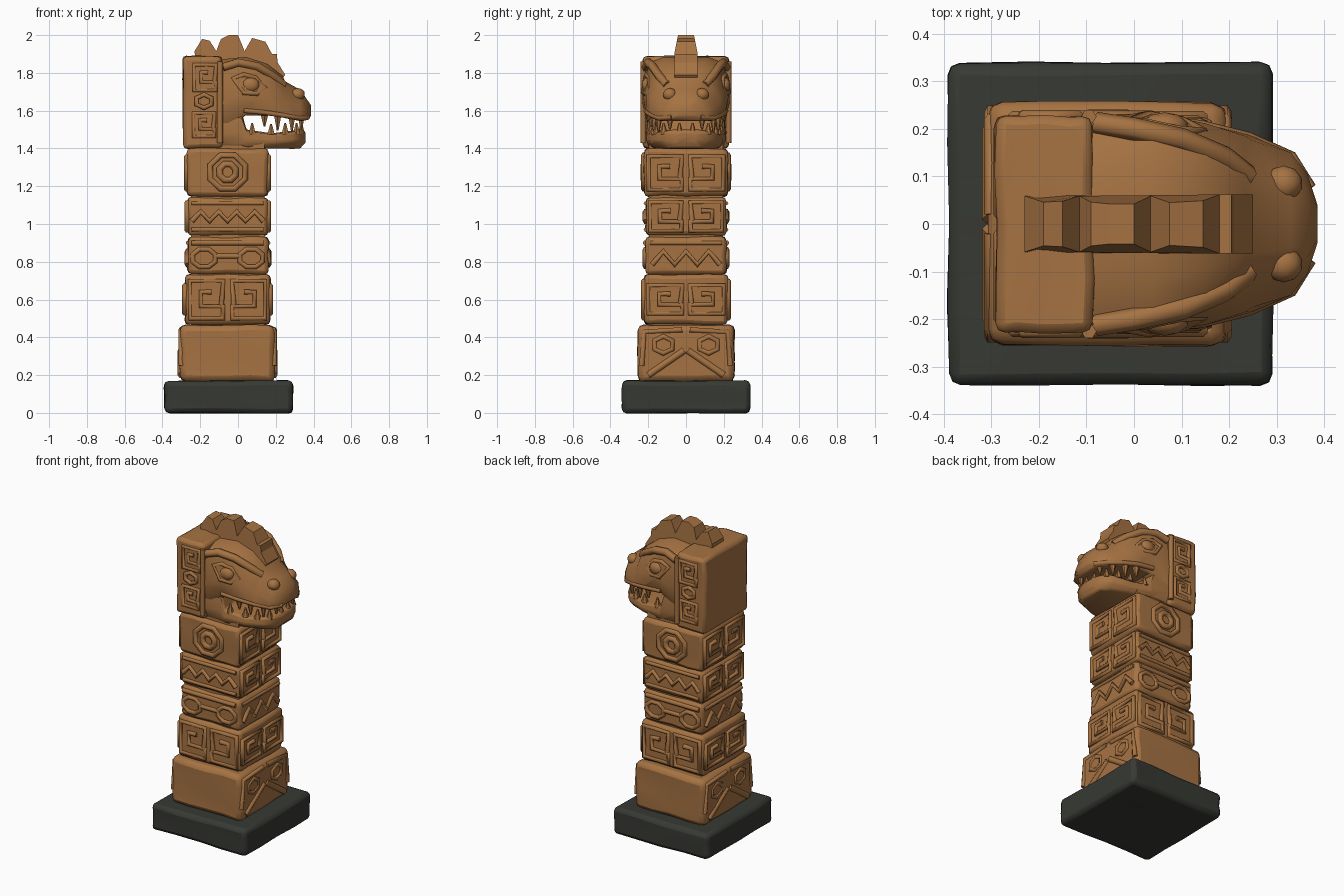
import bpy, bmesh, math, random
from mathutils import Vector

random.seed(4)
cube = bpy.data.objects.get("Cube")
if cube:
    bpy.data.objects.remove(cube, do_unlink=True)


def material(name, color):
    m = bpy.data.materials.new(name)
    m.use_nodes = True
    m.diffuse_color = (*color, 1)
    m.node_tree.nodes["Principled BSDF"].inputs["Base Color"].default_value = (*color, 1)
    return m


wood = material("carved brown wood", (0.38, 0.17, 0.055))
stone = material("dark stone", (0.038, 0.041, 0.034))


def finish(name, bm, mat=wood, bevel=0, angle=35):
    bmesh.ops.recalc_face_normals(bm, faces=bm.faces)
    mesh = bpy.data.meshes.new(name)
    bm.to_mesh(mesh)
    bm.free()
    ob = bpy.data.objects.new(name, mesh)
    bpy.context.collection.objects.link(ob)
    mesh.materials.append(mat)
    bpy.ops.object.select_all(action="DESELECT")
    ob.select_set(True)
    bpy.context.view_layer.objects.active = ob
    bpy.ops.object.shade_smooth_by_angle(angle=math.radians(angle))
    if bevel:
        mod = ob.modifiers.new("worn edges", "BEVEL")
        mod.width, mod.segments, mod.limit_method = bevel, 2, "ANGLE"
        mod.angle_limit = math.radians(40)
    return ob


# Box with slightly uneven, worn faces
def block(name, x0, x1, half_y, z0, z1, mat=wood, bevel=0.022, rough=0.005):
    bm = bmesh.new()
    bmesh.ops.create_cube(bm, size=1)
    bmesh.ops.subdivide_edges(bm, edges=bm.edges[:], cuts=3, use_grid_fill=True)
    for v in bm.verts:
        v.co = Vector(((x0 + x1) / 2 + v.co.x * (x1 - x0), v.co.y * 2 * half_y,
                       (z0 + z1) / 2 + v.co.z * (z1 - z0)))
        v.co += Vector([random.uniform(-rough, rough) for _ in range(3)])
    return finish(name, bm, mat, bevel, 40)


# Raised carving along a path
def strip(name, points, radius=0.015, closed=False):
    cu = bpy.data.curves.new(name, "CURVE")
    cu.dimensions = "3D"
    cu.bevel_depth, cu.bevel_resolution, cu.use_fill_caps = radius, 1, True
    sp = cu.splines.new("POLY")
    sp.points.add(len(points) - 1)
    for p, co in zip(sp.points, points):
        p.co = (*co, 1)
    sp.use_cyclic_u = closed
    ob = bpy.data.objects.new(name, cu)
    bpy.context.collection.objects.link(ob)
    cu.materials.append(wood)
    return ob


# Wall = function turning (u, v) on one side of the column into a 3D point
def side_wall(sign, d):
    return lambda u, v: (u, sign * d, v)


def end_wall(x):
    return lambda u, v: (x, u, v)


SPIRAL = [(-.9, -.3), (-1, 1), (1, 1), (1, -1), (-1, -1), (-1, -.35), (.35, -.35), (.35, .4), (-.3, .4)]


def spiral(name, wall, u, v, w, h, m=1, radius=0.016):
    strip(name, [wall(u + m * a * w, v + b * h) for a, b in SPIRAL], radius)


def ring(name, wall, u, v, w, h, sides, radius=0.015):
    pts = [(math.cos((i + .5) * math.tau / sides), math.sin((i + .5) * math.tau / sides)) for i in range(sides)]
    strip(name, [wall(u + a * w, v + b * h) for a, b in pts], radius, True)


def zigzag(name, wall, u, v, w, h, peaks):
    n = 2 * peaks
    strip(name, [wall(u - w + 2 * w * i / n, v + (h if i % 2 else -h)) for i in range(n + 1)], 0.017)


# Plinth and stacked column blocks
block("plinth", -.39, .29, .338, 0, .17, stone, 0.025, 0.004)
block("column_core", -.25, .14, .195, .1, 1.45, bevel=0, rough=0)
block("block_1", -.305, .195, .255, .165, .465, bevel=0.03)
block("block_2", -.28, .17, .222, .468, .732)
block("block_3", -.265, .16, .214, .735, .932)
block("block_4", -.268, .16, .212, .938, 1.14)
block("block_5", -.27, .16, .221, 1.147, 1.4)

# Carvings on the two flanks
CX = -.055
for s, tag in ((-1, "right"), (1, "left")):
    for m in (-1, 1):
        spiral(f"block_2_spiral_{tag}", side_wall(s, .222), CX + m * .112, .6, .088, .1, m)
        ring(f"block_3_eye_{tag}", side_wall(s, .214), CX + m * .125, .82, .065, .05, 8)
    w3 = side_wall(s, .214)
    strip(f"block_3_bridge_{tag}", [w3(CX - .07, .83), w3(CX + .07, .83)])
    strip(f"block_3_brow_{tag}", [w3(CX - .19, .9), w3(CX + .19, .9)])
    w4 = side_wall(s, .212)
    zigzag(f"block_4_zigzag_{tag}", w4, CX, 1.04, .19, .025, 4)
    for z in (.97, 1.11):
        strip(f"block_4_border_{tag}", [w4(CX - .19, z), w4(CX + .19, z)], 0.012)
    w5 = side_wall(s, .221)
    ring(f"block_5_outer_ring_{tag}", w5, CX, 1.275, .1, .095, 8, .018)
    ring(f"block_5_inner_ring_{tag}", w5, CX, 1.275, .045, .045, 8, .02)

# Carvings on the two ends
for x, s, tag in ((0, 1, "toward_face"), (0, -1, "away")):
    def at(front, back):
        return end_wall(front if s > 0 else back)
    for m in (-1, 1):
        spiral(f"block_5_spiral_{tag}", at(.16, -.27), m * .11, 1.27, .088, .088, m)
        spiral(f"block_4_spiral_{tag}", at(.16, -.268), m * .108, 1.04, .084, .075, m)
        spiral(f"block_2_spiral_{tag}", at(.17, -.28), m * .11, .6, .09, .075, m)
        w1 = at(.19, -.3)
        ring(f"block_1_leaf_{tag}", w1, m * .12, .36, .055, .045, 6)
        strip(f"block_1_chevron_{tag}", [w1(m * .01, .33), w1(m * .2, .2)], .02)
        strip(f"block_1_top_{tag}", [w1(m * .02, .44), w1(m * .22, .43), w1(m * .235, .25)], .016)
    w3 = at(.16, -.265)
    zigzag(f"block_3_zigzag_{tag}", w3, 0, .82, .18, .035, 3)
    strip(f"block_3_border_{tag}", [w3(-.19, .9), w3(.19, .9)], .012)

# Head block behind the face, with its spirals
block("head_back", -.292, -.085, .226, 1.4, 1.888, bevel=0.02)
for s in (-1, 1):
    w = side_wall(s, .226)
    spiral("head_spiral_upper", w, -.175, 1.775, .058, .068, s, .014)
    ring("head_ring_middle", w, -.18, 1.65, .045, .035, 6, .014)
    spiral("head_spiral_lower", w, -.18, 1.525, .055, .062, s, .014)
    strip("head_block_rim", [w(-.095, 1.43), w(-.095, 1.86)], .016)


# Skin of cross-sections along x: (x, z low, z high, half widths low, mid, high)
def loft(name, sections, mid=.42, bevel=0.01):
    bm = bmesh.new()
    rings = []
    for x, lo, hi, wl, wm, wh in sections:
        half = [(wl * .9, lo), (wl, lo + .1 * (hi - lo)), (wm, lo + mid * (hi - lo)),
                (wh, lo + .9 * (hi - lo)), (wh * .6, hi)]
        outline = half + [(-y, z) for y, z in reversed(half)]
        rings.append([bm.verts.new((x, y, z)) for y, z in outline])
    for a, b in zip(rings, rings[1:]):
        for i in range(len(a)):
            j = (i + 1) % len(a)
            bm.faces.new((a[i], a[j], b[j], b[i]))
    bm.faces.new(rings[0])
    bm.faces.new(rings[-1])
    return finish(name, bm, wood, bevel, 38)


loft("upper_head", [(-.1, 1.46, 1.87, .2, .23, .2), (.04, 1.575, 1.885, .215, .232, .195),
                    (.15, 1.575, 1.85, .21, .212, .155), (.235, 1.565, 1.785, .19, .185, .11),
                    (.25, 1.56, 1.755, .185, .175, .105), (.33, 1.545, 1.71, .15, .15, .085),
                    (.365, 1.55, 1.66, .105, .105, .07), (.386, 1.57, 1.63, .04, .04, .03)])
loft("lower_jaw", [(-.1, 1.4, 1.6, .2, .215, .2), (.02, 1.4, 1.59, .2, .21, .2),
                   (.045, 1.4, 1.5, .2, .21, .2), (.18, 1.4, 1.48, .175, .195, .185),
                   (.29, 1.398, 1.495, .13, .16, .155), (.335, 1.4, 1.5, .09, .115, .11),
                   (.357, 1.43, 1.49, .04, .05, .045)])


def ball(name, loc, size):
    bm = bmesh.new()
    bmesh.ops.create_icosphere(bm, subdivisions=2, radius=1)
    for v in bm.verts:
        v.co = Vector(loc) + Vector([c * k for c, k in zip(v.co, size)])
    return finish(name, bm, angle=60)


def tooth(name, x, y, z, length, radius=.022):
    bm = bmesh.new()
    bmesh.ops.create_cone(bm, cap_ends=True, segments=6, radius1=radius, radius2=.005, depth=1)
    for v in bm.verts:
        v.co = Vector((x + v.co.x, y + v.co.y, z + (v.co.z + .5) * length))
    return finish(name, bm)


# Eyes, lids, brows, nostrils and teeth on both sides
for s in (-1, 1):
    ball("eye", (.065, s * .205, 1.735), (.05, .03, .042))
    lid = [(-.025, .214, 1.77), (.03, .208, 1.79), (.09, .195, 1.775), (.145, .19, 1.72),
           (.1, .213, 1.69), (.03, .224, 1.695)]
    strip("eyelid", [(x, s * y, z) for x, y, z in lid], .014, True)
    brow = [(-.08, .212, 1.83), (0, .2, 1.855), (.1, .178, 1.835), (.19, .14, 1.78), (.24, .1, 1.735)]
    strip("brow", [(x, s * y, z) for x, y, z in brow], .024)
    lip = [(.03, .212, 1.6), (.14, .205, 1.59), (.24, .18, 1.575), (.33, .14, 1.56), (.37, .075, 1.565)]
    strip("upper_lip", [(x, s * y, z) for x, y, z in lip], .014)
    ball("nostril", (.315, s * .085, 1.685), (.04, .038, .035))
    for x, y, drop in ((.14, .185, .06), (.21, .17, .08), (.285, .145, .085), (.335, .085, .075)):
        tooth("upper_tooth", x, s * y, 1.575, -drop)
    for x, y, rise in ((.075, .185, .06), (.175, .172, .055), (.25, .155, .06), (.31, .118, .06), (.335, .035, .06)):
        tooth("lower_tooth", x, s * y, 1.475, rise)

# Jagged crest, narrowing upward
profile = [(-.23, 1.915), (-.19, 1.98), (-.15, 1.97), (-.115, 1.915), (-.09, 1.98), (-.05, 2), (0, 2), (.035, 1.915),
           (.075, 1.985), (.145, 1.965), (.18, 1.9), (.205, 1.9), (.21, 1.855), (.25, 1.79), (.2, 1.72), (-.22, 1.8)]
bm = bmesh.new()
left, right = ([bm.verts.new((x, s * (.062 - .2 * max(0, z - 1.9)), z)) for x, z in profile] for s in (1, -1))
bm.faces.new(left)
bm.faces.new(right)
for i in range(len(profile)):
    j = (i + 1) % len(profile)
    bm.faces.new((left[i], left[j], right[j], right[i]))
finish("crest", bm, angle=25)
